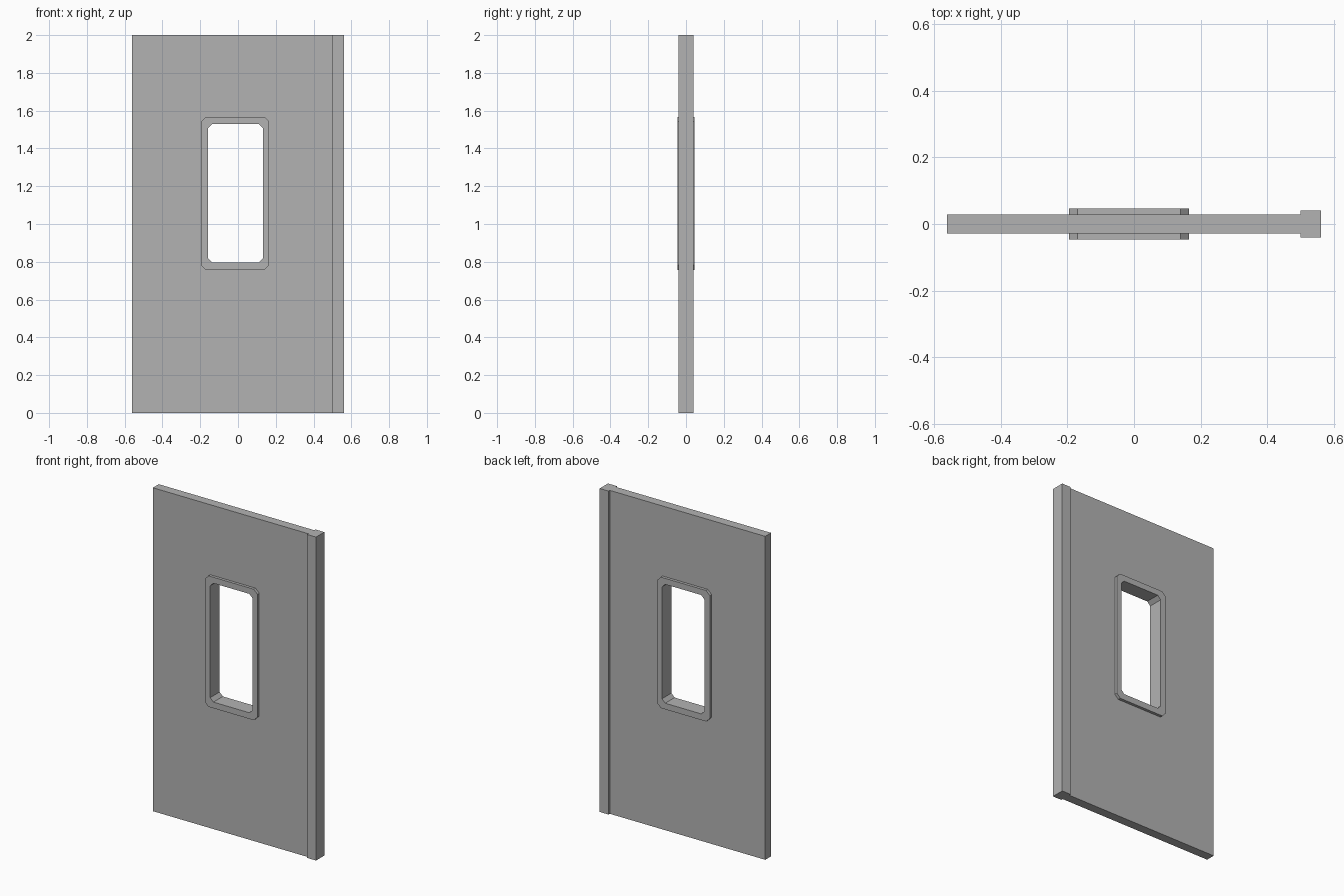
import bpy
import bmesh
from math import pi
from mathutils import Matrix

cube = bpy.data.objects.get("Cube")
if cube:
    bpy.data.objects.remove(cube, do_unlink=True)

GREY = (0.45, 0.45, 0.45, 1)
grey = bpy.data.materials.new("plain grey")
grey.use_nodes = True
grey.diffuse_color = GREY
grey.node_tree.nodes["Principled BSDF"].inputs["Base Color"].default_value = GREY


def rect(x0, x1, z0, z1, cut=0):
    """Rectangle outline, with corners chamfered by cut."""
    if not cut:
        return [(x0, z0), (x1, z0), (x1, z1), (x0, z1)]
    return [(x0 + cut, z0), (x1 - cut, z0), (x1, z0 + cut), (x1, z1 - cut),
            (x1 - cut, z1), (x0 + cut, z1), (x0, z1 - cut), (x0, z0 + cut)]


def plate(name, half_depth, *outlines):
    """Upright flat plate; outlines after the first are holes."""
    curve = bpy.data.curves.new(name, "CURVE")
    curve.dimensions = "2D"
    curve.fill_mode = "BOTH"
    curve.extrude = half_depth
    for outline in outlines:
        spline = curve.splines.new("POLY")
        spline.points.add(len(outline) - 1)
        for point, (x, z) in zip(spline.points, outline):
            point.co = (x, z, 0, 1)
        spline.use_cyclic_u = True
    source = bpy.data.objects.new(name + "_outline", curve)
    bpy.context.collection.objects.link(source)
    bpy.context.view_layer.update()
    evaluated = source.evaluated_get(bpy.context.evaluated_depsgraph_get())
    mesh = bpy.data.meshes.new_from_object(evaluated)
    bpy.data.objects.remove(source, do_unlink=True)

    # Weld the caps to the sides, stand the plate up and tidy its faces
    bm = bmesh.new()
    bm.from_mesh(mesh)
    bmesh.ops.remove_doubles(bm, verts=bm.verts, dist=0.0001)
    bm.transform(Matrix.Rotation(pi / 2, 4, "X"))
    bmesh.ops.recalc_face_normals(bm, faces=bm.faces)
    for face in bm.faces:
        face.smooth = False
    bm.to_mesh(mesh)
    bm.free()
    mesh.name = name
    mesh.materials.clear()
    mesh.materials.append(grey)
    obj = bpy.data.objects.new(name, mesh)
    bpy.context.collection.objects.link(obj)
    return obj


# Window outlines
frame_outer = rect(-0.195, 0.165, 0.757, 1.567, 0.025)
frame_inner = rect(-0.158, 0.132, 0.795, 1.53, 0.022)

# Door leaf, thicker edge strip and raised window frame
plate("door_panel", 0.0285, rect(-0.562, 0.501, 0, 2), frame_outer)
plate("edge_strip", 0.0405, rect(0.501, 0.562, 0, 2))
plate("window_frame", 0.046, frame_outer, frame_inner)
